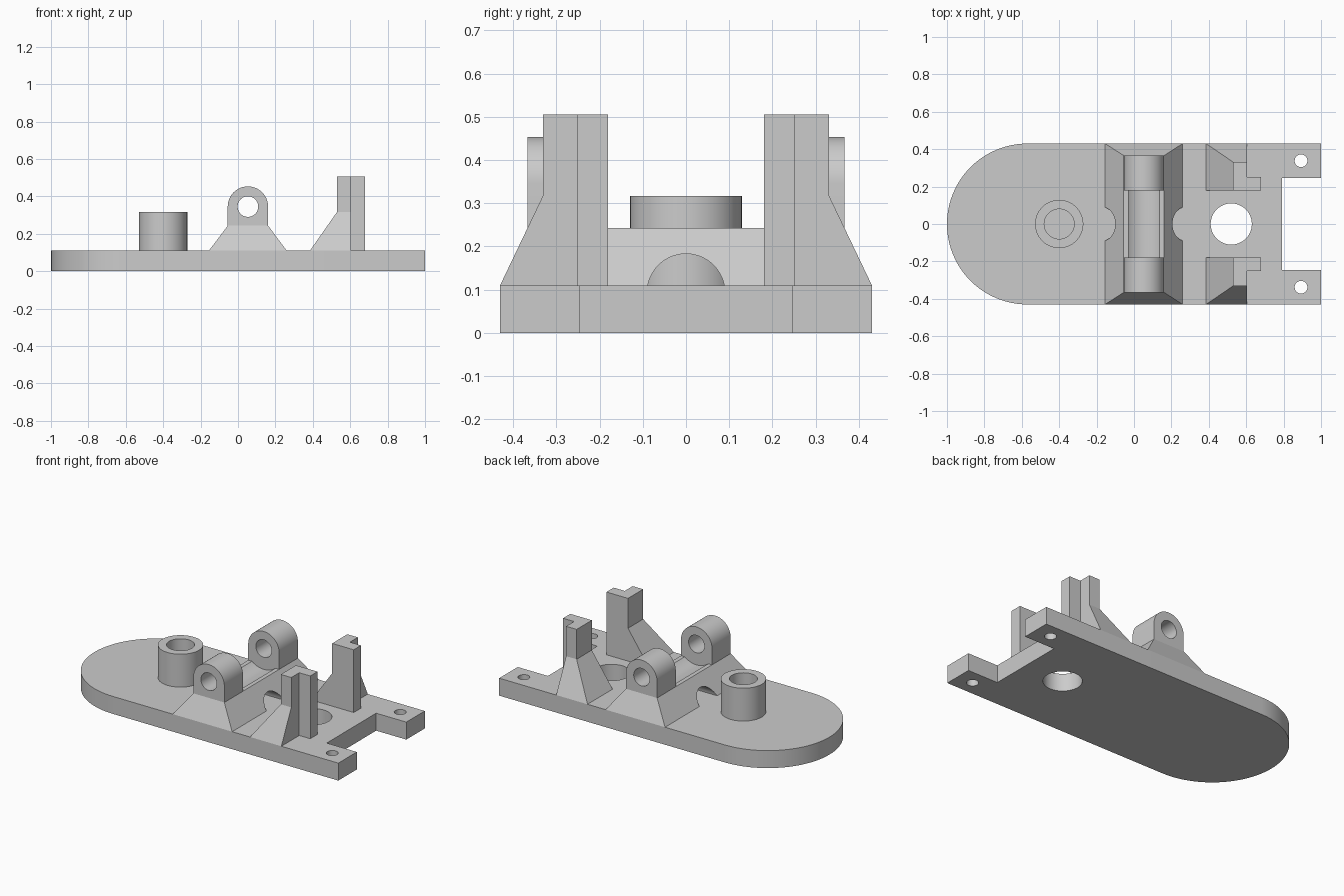
import bpy
import bmesh
from math import cos, sin, pi, radians
from mathutils import Matrix, Vector

if "Cube" in bpy.data.objects:
    bpy.data.objects.remove(bpy.data.objects["Cube"])

grey = bpy.data.materials.new("light grey")
grey.use_nodes = True
colour = (0.6, 0.6, 0.6, 1)
grey.diffuse_color = colour
grey.node_tree.nodes["Principled BSDF"].inputs["Base Color"].default_value = colour

PLATE_TOP = 0.11
HALF_WIDTH = 0.43
PIVOT_X, PIVOT_Z = 0.053, 0.345
LUG_R = 0.108
SADDLE_TOP = 0.243
INNER, LUG_OUT = 0.18, 0.366


def finish(name, bm):
    bmesh.ops.recalc_face_normals(bm, faces=bm.faces)
    mesh = bpy.data.meshes.new(name)
    bm.to_mesh(mesh)
    bm.free()
    mesh.materials.append(grey)
    obj = bpy.data.objects.new(name, mesh)
    bpy.context.collection.objects.link(obj)
    return obj


def extrude(name, points, direction):
    """Sweep a closed outline of 3D points along a direction."""
    bm = bmesh.new()
    face = bm.faces.new([bm.verts.new(p) for p in points])
    moved = bmesh.ops.extrude_face_region(bm, geom=[face])["geom"]
    verts = [v for v in moved if isinstance(v, bmesh.types.BMVert)]
    bmesh.ops.translate(bm, verts=verts, vec=Vector(direction))
    return finish(name, bm)


def frustum(name, bottom, top, z0, z1):
    """Block between two rectangles given as (x0, x1, y0, y1)."""
    bm = bmesh.new()
    rings = []
    for (x0, x1, y0, y1), z in ((bottom, z0), (top, z1)):
        corners = ((x0, y0), (x1, y0), (x1, y1), (x0, y1))
        rings.append([bm.verts.new((x, y, z)) for x, y in corners])
    low, high = rings
    bm.faces.new(low)
    bm.faces.new(high)
    for i in range(4):
        j = (i + 1) % 4
        bm.faces.new((low[i], low[j], high[j], high[i]))
    return finish(name, bm)


def cylinder(name, centre, radius, length, axis="Z"):
    turn = {"X": Matrix.Rotation(pi / 2, 4, "Y"),
            "Y": Matrix.Rotation(pi / 2, 4, "X"),
            "Z": Matrix.Identity(4)}[axis]
    bm = bmesh.new()
    bmesh.ops.create_cone(bm, cap_ends=True, segments=64, radius1=radius,
                          radius2=radius, depth=length,
                          matrix=Matrix.Translation(centre) @ turn)
    return finish(name, bm)


def apply(obj, mod):
    with bpy.context.temp_override(object=obj, active_object=obj):
        bpy.ops.object.modifier_apply(modifier=mod.name)


def cut(obj, *cutters):
    for cutter in cutters:
        cutter.hide_render = True
        mod = obj.modifiers.new("cut", "BOOLEAN")
        mod.operation = "DIFFERENCE"
        mod.solver = "EXACT"
        mod.object = cutter
        apply(obj, mod)
        bpy.data.objects.remove(cutter)


def mirror_y(obj):
    mod = obj.modifiers.new("mirror", "MIRROR")
    mod.use_axis = (False, True, False)
    mod.use_mirror_merge = False
    apply(obj, mod)


# Base plate: round at one end, forked at the other, with bolt holes
arc = [pi / 2 + pi * i / 48 for i in range(49)]
outline = [(HALF_WIDTH * (cos(a) - 1) - 1 + 2 * HALF_WIDTH, HALF_WIDTH * sin(a), 0)
           for a in arc]
outline += [(1, -HALF_WIDTH, 0), (1, -0.246, 0), (0.79, -0.246, 0),
            (0.79, 0.246, 0), (1, 0.246, 0), (1, HALF_WIDTH, 0)]
plate = extrude("base_plate", outline, (0, 0, PLATE_TOP))
cut(plate,
    cylinder("centre_hole", (0.52, 0, 0), 0.11, 1),
    cylinder("left_bolt_hole", (0.893, 0.338, 0), 0.034, 1),
    cylinder("right_bolt_hole", (0.893, -0.338, 0), 0.034, 1))

# Hollow boss
boss = cylinder("boss", (-0.4, 0, (PLATE_TOP + 0.317) / 2), 0.129, 0.317 - PLATE_TOP)
cut(boss, cylinder("bore", (-0.4, 0, 0.3), 0.08, 0.6))

# Sloped saddle with a tunnel and a clearance groove around the pivot
saddle = frustum("saddle", (-0.155, 0.26, -HALF_WIDTH, HALF_WIDTH),
                 (PIVOT_X - LUG_R, PIVOT_X + LUG_R, -LUG_OUT, LUG_OUT),
                 PLATE_TOP, SADDLE_TOP)
cut(saddle,
    cylinder("tunnel", (PIVOT_X, 0, 0.093), 0.09, 1, "X"),
    cylinder("groove", (PIVOT_X, 0, PIVOT_Z), 0.131, 2 * INNER, "Y"))

# Pair of round-topped pivot lugs
profile = [(PIVOT_X + LUG_R * cos(pi * i / 32), INNER,
            PIVOT_Z + LUG_R * sin(pi * i / 32)) for i in range(33)]
profile += [(PIVOT_X - LUG_R, INNER, SADDLE_TOP), (PIVOT_X + LUG_R, INNER, SADDLE_TOP)]
lugs = extrude("pivot_lugs", profile, (0, LUG_OUT - INNER, 0))
cut(lugs, cylinder("pin_hole", (PIVOT_X, 0.3, PIVOT_Z), 0.055, 1, "Y"))
mirror_y(lugs)

# Pair of angle-section posts on tapered feet
foot = frustum("post_feet", (0.385, 0.603, INNER, HALF_WIDTH),
               (0.53, 0.603, INNER, 0.331), PLATE_TOP, 0.317)
upper = frustum("post_uprights", (0.53, 0.603, INNER, 0.331),
                (0.53, 0.603, INNER, 0.331), 0.317, 0.505)
rib = frustum("post_ribs", (0.603, 0.68, INNER, 0.252),
              (0.603, 0.68, INNER, 0.252), PLATE_TOP, 0.505)
for part in (foot, upper, rib):
    mirror_y(part)

# Smooth the round walls, keep the edges sharp
bpy.ops.object.select_all(action="DESELECT")
for part in (plate, boss, saddle, lugs):
    part.select_set(True)
    bpy.context.view_layer.objects.active = part
bpy.ops.object.shade_smooth_by_angle(angle=radians(25))
